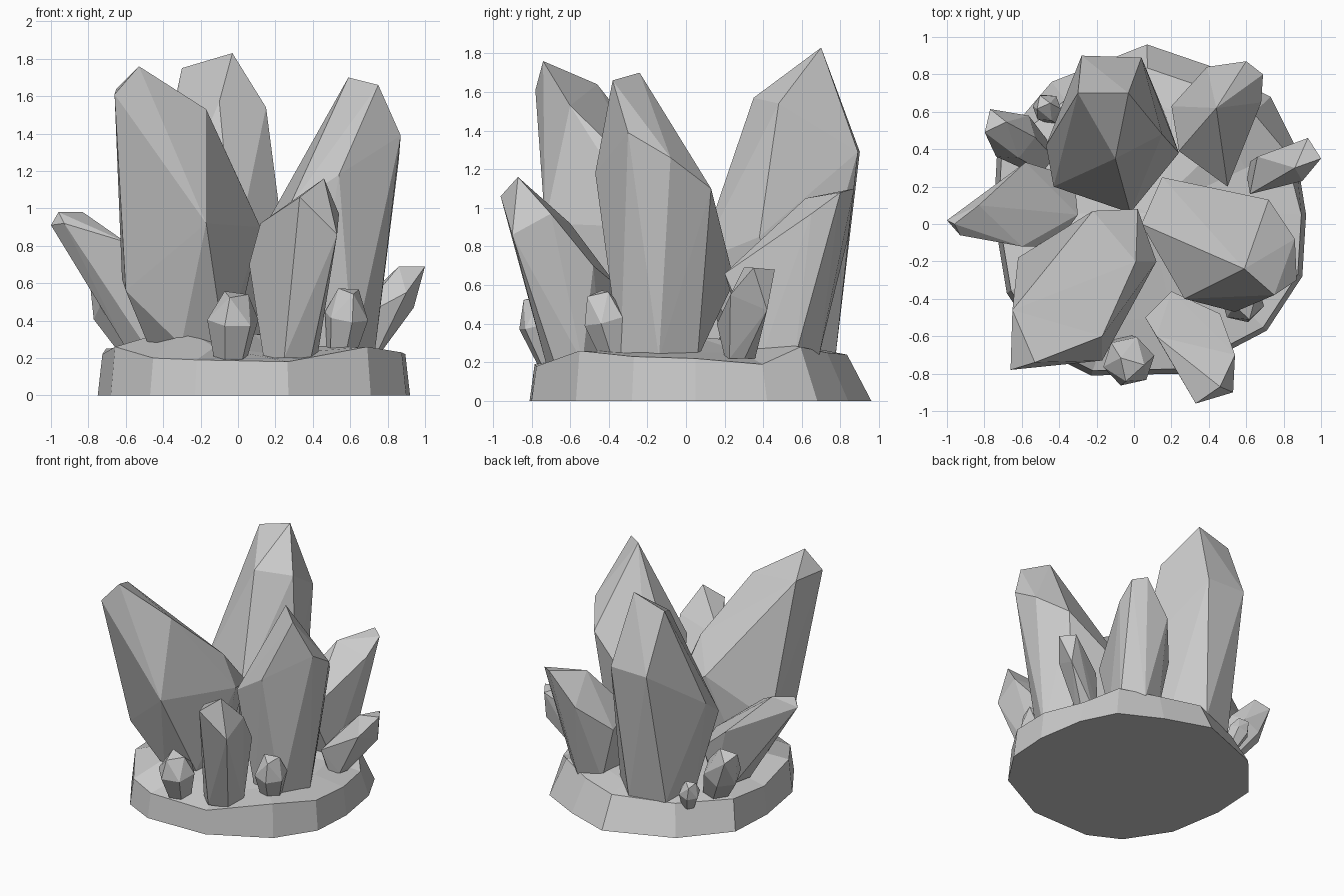
import bpy, bmesh, math
from mathutils import Vector

if "Cube" in bpy.data.objects:
    bpy.data.objects.remove(bpy.data.objects["Cube"])


def ring(center, radius, axis, sides, spin=0.0):
    """Points of a regular polygon around an axis."""
    q = Vector(axis).normalized().to_track_quat('Z', 'Y')
    return [Vector(center) + q @ Vector((radius * math.cos(spin + math.tau * i / sides),
                                         radius * math.sin(spin + math.tau * i / sides), 0))
            for i in range(sides)]


def hull(name, points):
    """Flat-shaded convex crystal around the given points."""
    bm = bmesh.new()
    for p in points:
        bm.verts.new(p)
    res = bmesh.ops.convex_hull(bm, input=bm.verts)
    junk = {g for g in res["geom_interior"] + res["geom_unused"] if isinstance(g, bmesh.types.BMVert)}
    bmesh.ops.delete(bm, geom=list(junk), context='VERTS')
    bmesh.ops.recalc_face_normals(bm, faces=bm.faces)
    return finish(name, bm)


def finish(name, bm):
    me = bpy.data.meshes.new(name)
    bm.to_mesh(me)
    bm.free()
    ob = bpy.data.objects.new(name, me)
    bpy.context.collection.objects.link(ob)
    return ob


def big_crystal(name, base, radius, crown, spin=0.3):
    """Six-sided foot that widens to an irregular shoulder and tip."""
    hull(name, ring(base, radius, (0, 0, 1), 6, spin) + [Vector(p) for p in crown])


def small_crystal(name, base, tip, radius, spin=0.0):
    """Regular six-sided shard, narrow foot, wide middle, blunt tip."""
    b, t = Vector(base), Vector(tip)
    ax = t - b
    pts = ring(b, radius * 0.65, ax, 6, spin) + ring(b.lerp(t, 0.6), radius, ax, 6, spin)
    pts += ring(t, radius * 0.55, ax, 3, spin)
    hull(name, pts)


# Rock base: irregular rim, sloped sides, low mound on top
rim = [(.07, .96), (.42, .84), (.73, .68), (.86, .42), (.92, .05), (.90, -.28), (.71, -.57),
       (.27, -.80), (-.23, -.81), (-.47, -.69), (-.68, -.37), (-.75, .05), (-.73, .42), (-.44, .76)]
heights = [.24, .25, .28, .19, .22, .23, .26, .18, .19, .20, .26, .22, .25, .22]
mounds = [.27, .29, .30, .25, .25, .26, .26, .22, .26, .35, .33, .28, .27, .26]
bm = bmesh.new()
mid = Vector((.08, .06, 0))
low, top, mound = [], [], []
for i, ((x, y), h) in enumerate(zip(rim, heights)):
    p = Vector((x, y, 0)) - mid
    s = .86 if y > .6 else (.93 if i == 3 else .97)
    low.append(bm.verts.new(mid + p))
    top.append(bm.verts.new(mid + p * s + Vector((0, 0, h))))
    mound.append(bm.verts.new(mid + p * .66 + Vector((0, 0, mounds[i]))))
peak = bm.verts.new(mid + Vector((0, 0, .33)))
n = len(rim)
for i in range(n):
    j = (i + 1) % n
    bm.faces.new((low[i], low[j], top[j], top[i]))
    bm.faces.new((top[i], top[j], mound[j], mound[i]))
    bm.faces.new((mound[i], mound[j], peak))
bm.faces.new(low)
bmesh.ops.recalc_face_normals(bm, faces=bm.faces)
finish("rock_base", bm)

# Large crystals
big_crystal("front_left_crystal", (-.25, -.26, .27), .24, [
    (-.53, -.74, 1.76), (-.66, -.78, 1.61), (-.65, -.46, 1.64), (-.17, -.60, 1.53),
    (-.17, -.73, .92), (.01, -.20, 1.14), (.12, -.20, .90), (.02, .08, .82), (-.22, .07, .97),
    (-.62, -.18, .62), (-.60, -.5, .56)])
big_crystal("back_crystal", (-.10, .50, .22), .28, [
    (-.03, .70, 1.83), (-.30, .70, 1.75), (-.28, .90, 1.29), (.04, .89, 1.29), (.15, .48, 1.54),
    (-.10, .35, 1.57), (-.47, .42, .95), (-.43, .20, .80), (-.02, .06, .72), (.24, .38, .85)])
big_crystal("right_crystal", (.50, -.14, .22), .23, [
    (.59, -.24, 1.70), (.75, -.38, 1.66), (.87, -.30, 1.39), (.54, -.47, 1.18), (.27, -.40, 1.0),
    (.72, .13, 1.10), (.86, -.08, 1.26), (.15, .25, .62), (.04, .00, .72)], spin=0)
big_crystal("front_right_crystal", (.28, -.58, .20), .15, [
    (.46, -.87, 1.16), (.33, -.96, 1.06), (.53, -.90, .86), (.54, -.70, .97),
    (.12, -.60, .92), (.06, -.50, .70), (.46, -.48, .70), (.20, -.36, .60)])
big_crystal("back_right_crystal", (.43, .51, .22), .18, [
    (.60, .87, 1.10), (.69, .80, 1.08), (.68, .65, .97), (.39, .84, .85),
    (.44, .62, 1.05), (.20, .63, .64), (.24, .39, .72), (.50, .20, .66)])
big_crystal("left_crystal", (-.46, .10, .26), .15, [
    (-.96, .00, .98), (-1.0, .02, .91), (-.93, -.06, .92), (-.83, .10, .98),
    (-.60, -.12, .82), (-.42, -.12, .60), (-.58, .33, .72), (-.30, .05, .58), (-.32, .25, .50)])
big_crystal("right_side_crystal", (.68, .28, .22), .08, [
    (1.0, .35, .69), (.93, .46, .68), (.86, .30, .69), (.90, .23, .55),
    (.94, .42, .47), (.62, .16, .40), (.66, .36, .50)])

# Small shards around the rim
small_crystal("front_shard", (-.04, -.68, .20), (-.02, -.77, .54), .14)
small_crystal("front_right_shard", (.55, -.36, .22), (.60, -.45, .56), .12, .3)
small_crystal("back_left_shard", (-.50, .35, .20), (-.75, .55, .66), .14)
small_crystal("tiny_back_shard", (-.43, .58, .20), (-.49, .65, .40), .08, .2)
